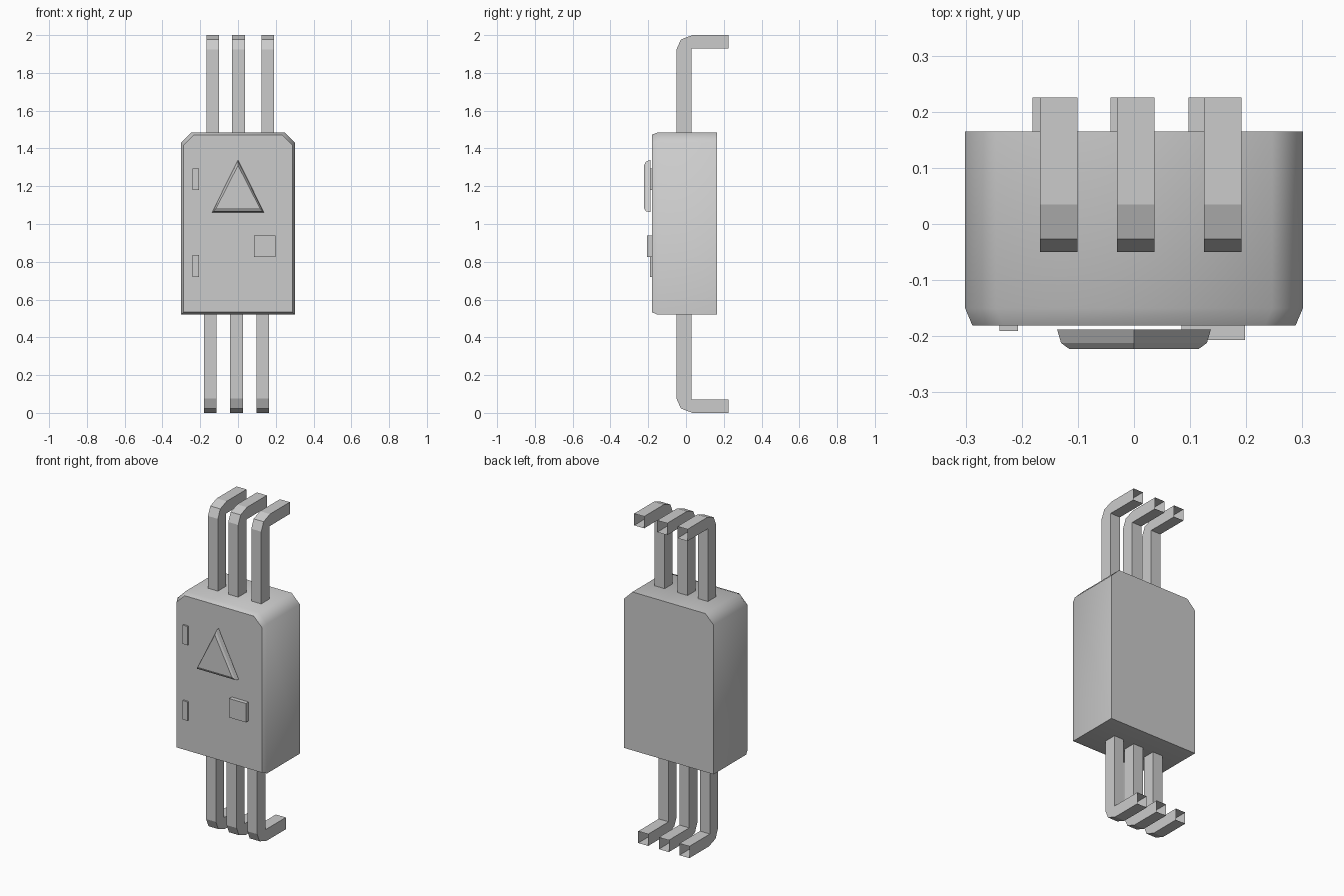
import bpy, bmesh, math

if "Cube" in bpy.data.objects:
    bpy.data.objects.remove(bpy.data.objects["Cube"])


def finish(name, bm, smooth=None):
    bmesh.ops.recalc_face_normals(bm, faces=bm.faces[:])
    mesh = bpy.data.meshes.new(name)
    bm.to_mesh(mesh)
    bm.free()
    obj = bpy.data.objects.new(name, mesh)
    bpy.context.collection.objects.link(obj)
    if smooth:
        bpy.ops.object.select_all(action='DESELECT')
        obj.select_set(True)
        bpy.context.view_layer.objects.active = obj
        bpy.ops.object.shade_smooth_by_angle(angle=math.radians(smooth))
    return obj


def loft(name, rings, caps=True, smooth=None):
    """Skin a list of closed rings, optionally capping both ends."""
    bm = bmesh.new()
    loops = [[bm.verts.new(p) for p in ring] for ring in rings]
    for a, b in zip(loops, loops[1:]):
        for i in range(len(a)):
            j = (i + 1) % len(a)
            bm.faces.new((a[i], a[j], b[j], b[i]))
    if caps:
        bm.faces.new(loops[0])
        bm.faces.new(loops[-1])
    return finish(name, bm, smooth)


def box(name, x0, x1, y0, y1, z0, z1):
    rings = [[(x0, y, z0), (x1, y, z0), (x1, y, z1), (x0, y, z1)] for y in (y1, y0)]
    return loft(name, rings)


# Housing: rectangle with clipped top corners and a bevelled front rim
def housing_ring(y, inset):
    w, b, t, c = 0.301 - inset, 0.52 + inset, 1.485 - inset, 0.055
    return [(-w, y, b), (w, y, b), (w, y, t - c), (w - c, y, t),
            (-w + c, y, t), (-w, y, t - c)]


loft("housing", [housing_ring(0.165, 0), housing_ring(-0.15, 0),
                 housing_ring(-0.181, 0.013)], smooth=50)


# Raised triangle badge with a softened rim
def triangle_ring(y, half, base, apex):
    return [(-half, y, base), (half, y, base), (0, y, apex)]


loft("triangle_badge", [triangle_ring(-0.188, 0.137, 1.062, 1.34),
                        triangle_ring(-0.212, 0.13, 1.067, 1.33),
                        triangle_ring(-0.223, 0.115, 1.085, 1.31)])

# Square button and the two slim raised bars
box("square_button", 0.085, 0.198, -0.207, -0.17, 0.825, 0.94)
for i, z in enumerate((0.72, 1.18)):
    box(f"slim_bar_{i + 1}", -0.24, -0.207, -0.191, -0.17, z, z + 0.115)

# Bent pins: open-ended tubes, (outer, inner) points along the bend in y, z
BEND = [((-0.05, 1.48), (0.028, 1.48)),
        ((-0.05, 1.925), (0.028, 1.928)),
        ((-0.027, 1.977), (0.028, 1.928)),
        ((0.035, 2.0), (0.028, 1.928)),
        ((0.225, 2.0), (0.225, 1.928))]


def pin(name, x, flip):
    w = 0.0335
    rings = []
    for (yo, zo), (yi, zi) in BEND:
        if flip:
            zo, zi = 2 - zo, 2 - zi
        rings.append([(x - w, yo, zo), (x + w, yo, zo),
                      (x + w, yi, zi), (x - w, yi, zi)])
    obj = loft(name, rings, caps=False)
    # weld the shared inner corner of the bend
    bm = bmesh.new()
    bm.from_mesh(obj.data)
    bmesh.ops.remove_doubles(bm, verts=bm.verts[:], dist=0.0005)
    bmesh.ops.dissolve_degenerate(bm, edges=bm.edges[:], dist=0.0005)
    bmesh.ops.recalc_face_normals(bm, faces=bm.faces[:])
    bm.to_mesh(obj.data)
    bm.free()


for i, x in enumerate((-0.134, 0.003, 0.158)):
    pin(f"upper_pin_{i + 1}", x, False)
for i, x in enumerate((-0.147, -0.008, 0.131)):
    pin(f"lower_pin_{i + 1}", x, True)
